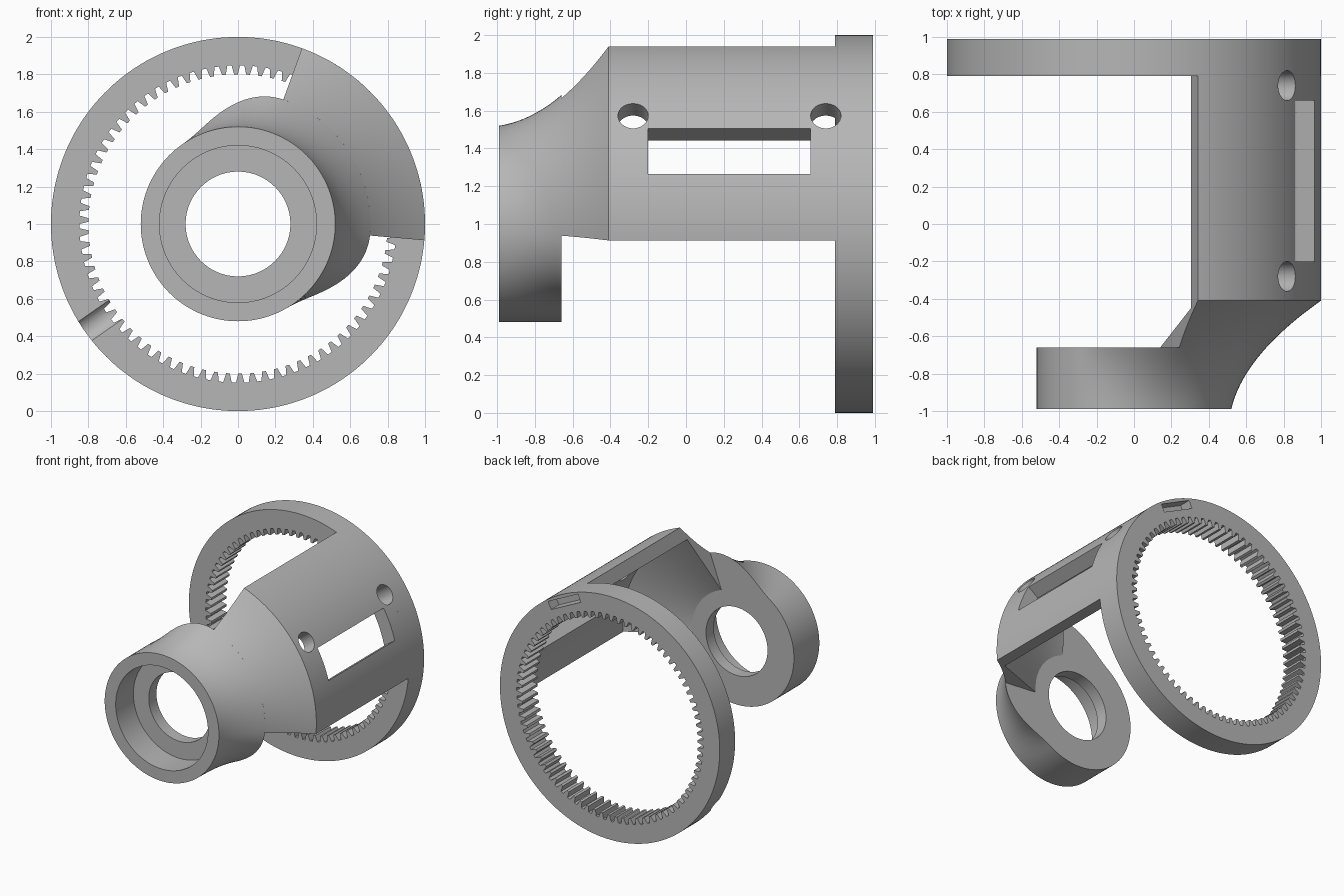
import bpy
import bmesh
from math import cos, sin, pi, radians
from mathutils import Matrix, Vector

if "Cube" in bpy.data.objects:
    bpy.data.objects.remove(bpy.data.objects["Cube"], do_unlink=True)

TEETH = 78
FRONT, BACK = -0.99, 0.99          # ends along the main axis
COLLAR_BACK, WALL_FRONT, RING_FRONT = -0.66, -0.41, 0.79
ARM_START, ARM_END = -5, 70        # sector covered by the arm, degrees
ARM_MID = (ARM_START + ARM_END) / 2
COLLAR_R = 0.52
AXIS = Vector((0, 0, 1))           # centre of the main axis

grey = bpy.data.materials.new("plain grey")
grey.use_nodes = True
grey.diffuse_color = (0.47, 0.47, 0.47, 1)
grey.node_tree.nodes["Principled BSDF"].inputs["Base Color"].default_value = grey.diffuse_color


def finish(name, bm):
    bmesh.ops.recalc_face_normals(bm, faces=bm.faces)
    mesh = bpy.data.meshes.new(name)
    bm.to_mesh(mesh)
    bm.free()
    obj = bpy.data.objects.new(name, mesh)
    bpy.context.collection.objects.link(obj)
    mesh.materials.append(grey)
    return obj


def revolve(name, profile, angles, closed):
    """Sweep a closed (radius, y) outline, which may vary with the angle, about the axis."""
    bm = bmesh.new()
    loops = []
    for a in angles:
        c, s = cos(radians(a)), sin(radians(a))
        loops.append([bm.verts.new(AXIS + Vector((r * c, y, r * s))) for r, y in profile(a)])
    pairs = list(zip(loops, loops[1:]))
    if closed:
        pairs.append((loops[-1], loops[0]))
    else:
        bm.faces.new(loops[0])
        bm.faces.new(loops[-1])
    n = len(loops[0])
    for p, q in pairs:
        for i in range(n):
            j = (i + 1) % n
            bm.faces.new((p[i], p[j], q[j], q[i]))
    return finish(name, bm)


def radial(angle):
    """Frame whose local x points outward at the given angle."""
    return Matrix.Translation(AXIS) @ Matrix.Rotation(-radians(angle), 4, 'Y')


def box_cutter(angle, centre, size):
    bm = bmesh.new()
    bmesh.ops.create_cube(bm, size=1, matrix=radial(angle) @ Matrix.Translation(centre)
                          @ Matrix.Diagonal((*size, 1)))
    return finish("cutter", bm)


def hole_cutter(angle, y, radius):
    bm = bmesh.new()
    bmesh.ops.create_cone(bm, cap_ends=True, segments=48, radius1=radius, radius2=radius, depth=3,
                          matrix=radial(angle) @ Matrix.Translation((0, y, 0))
                          @ Matrix.Rotation(pi / 2, 4, 'Y'))
    return finish("cutter", bm)


def cut(obj, cutters):
    bpy.context.view_layer.objects.active = obj
    for c in cutters:
        mod = obj.modifiers.new("cut", 'BOOLEAN')
        mod.operation = 'DIFFERENCE'
        mod.solver = 'EXACT'
        mod.object = c
        bpy.ops.object.modifier_apply(modifier=mod.name)
        bpy.data.objects.remove(c, do_unlink=True)


def flare(y):
    """Radius of the concave flare between collar and wall."""
    t = (y - FRONT) / (WALL_FRONT - FRONT)
    return COLLAR_R + (1 - COLLAR_R) * (0.28 * t + 0.72 * t * t)


def steps(a, b, n):
    return [a + (b - a) * i / n for i in range(n + 1)]


# Ring gear with inward teeth
tooth_points = [(0.0, 0.848), (0.34, 0.848), (0.52, 0.80), (0.82, 0.80)]
ring_radius = {}
for k in range(TEETH):
    for f, r in tooth_points:
        ring_radius[(k + f) * 360 / TEETH] = r
ring = revolve("ring_gear",
               lambda a: [(ring_radius[a], RING_FRONT), (1, RING_FRONT), (1, BACK), (ring_radius[a], BACK)],
               list(ring_radius), True)

# Arm: cylindrical wall with flared front
arm_outline = [(flare(y), y) for y in steps(COLLAR_BACK, WALL_FRONT, 10)]
arm_outline += [(1, RING_FRONT), (0.89, RING_FRONT), (0.89, -0.45), (0.41, COLLAR_BACK)]
arm = revolve("arm_wall", lambda a: arm_outline, steps(ARM_START, ARM_END, 50), False)


# Bearing collar, swelling toward the arm
def collar_outline(a):
    off = abs((a - ARM_MID + 180) % 360 - 180)
    t = min(max((off - 37) / 55, 0), 1)
    swell = 0.5 + 0.5 * cos(pi * t)
    outer = [(COLLAR_R + (flare(y) - COLLAR_R) * swell, y) for y in steps(FRONT, COLLAR_BACK, 10)]
    return outer + [(0.28, COLLAR_BACK), (0.28, -0.76), (0.42, -0.76), (0.42, FRONT)]


collar = revolve("bearing_collar", collar_outline, steps(0, 357, 119), True)

# Window, pin holes and the pocket in the back of the ring
cut(arm, [box_cutter(35, (0.9, 0.23, -0.209), (0.7, 0.86, 0.255)),
          hole_cutter(35, -0.28, 0.08), hole_cutter(35, 0.74, 0.08)])
cut(ring, [hole_cutter(35, 0.74, 0.08),
           box_cutter(64, (0.94, 0.99, 0), (0.065, 0.2, 0.3))])

# Smooth curved surfaces, keep sharp edges
bpy.ops.object.select_all(action='DESELECT')
for obj in (ring, arm, collar):
    obj.select_set(True)
bpy.context.view_layer.objects.active = ring
bpy.ops.object.shade_smooth_by_angle(angle=radians(25))
